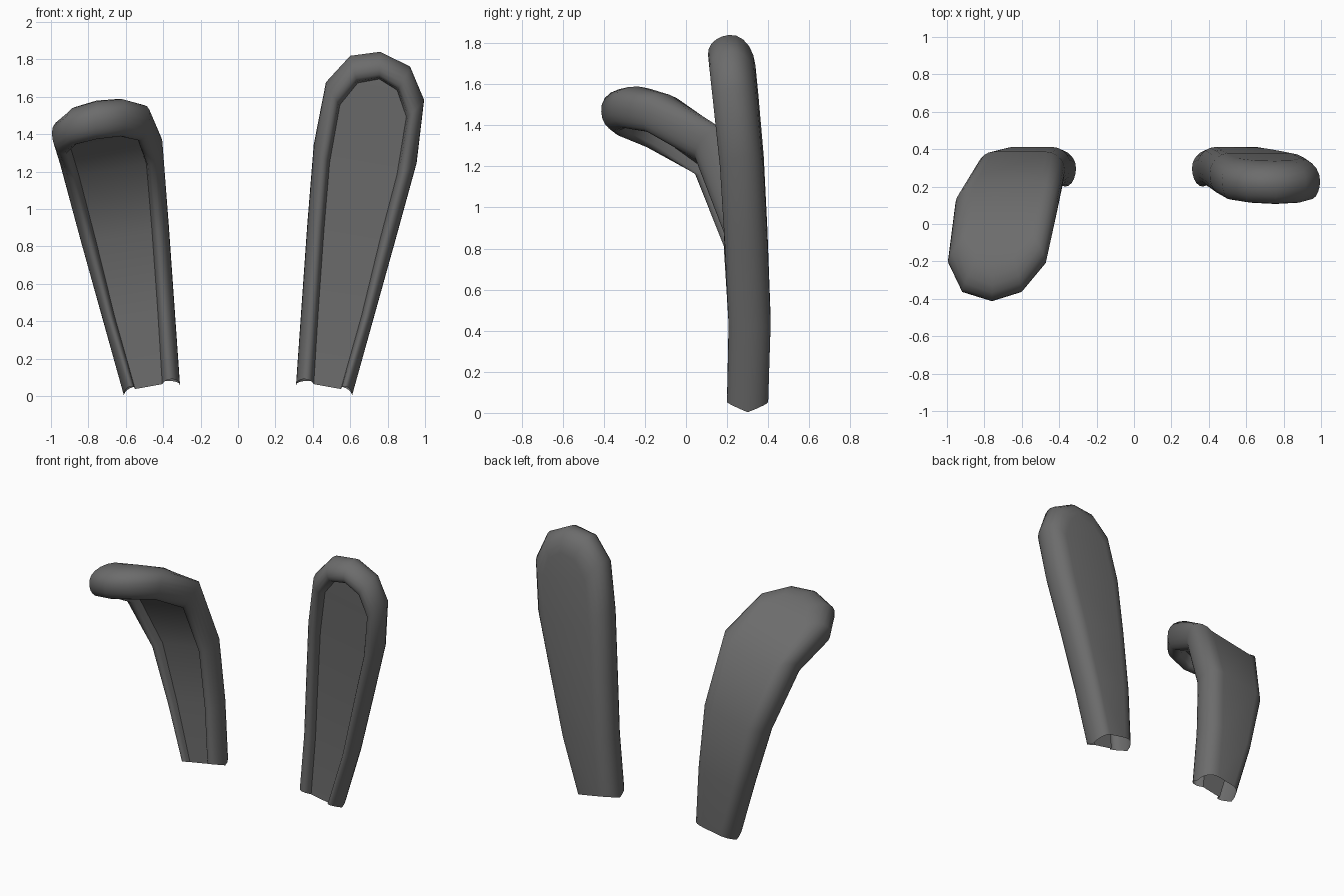
import bpy, bmesh, math

if "Cube" in bpy.data.objects:
    bpy.data.objects.remove(bpy.data.objects["Cube"])

fur = bpy.data.materials.new("dark_grey")
fur.diffuse_color = (0.15, 0.15, 0.15, 1)
fur.use_nodes = True
fur.node_tree.nodes["Principled BSDF"].inputs["Base Color"].default_value = fur.diffuse_color

# Stations along the ear: length s, outline x (inner side, outer side)
OUTER = [(0.03, 0.31, 0.61), (0.45, 0.34, 0.725), (0.87, 0.37, 0.84),
         (1.295, 0.405, 0.955), (1.63, 0.47, 0.995), (1.79, 0.60, 0.92)]
# Matching edge of the recessed front panel
PANEL = [(0.03, 0.405, 0.55), (0.45, 0.43, 0.66), (0.87, 0.46, 0.76),
         (1.22, 0.49, 0.85), (1.53, 0.545, 0.90), (1.66, 0.64, 0.85)]
TIP_OUTER, TIP_PANEL = (0.76, 1.84), (0.755, 1.70)
S = [o[0] for o in OUTER] + [1.84]
CENTRE = [(o[1] + o[2]) / 2 for o in OUTER] + [0.76]
TILT = 0.18

# Side-view centre lines (y, z)
UPRIGHT = [(0.30, 0.03), (0.31, 0.45), (0.292, 0.87), (0.268, 1.295),
           (0.232, 1.63), (0.215, 1.79), (0.21, 1.84)]
FOLDED = [(0.30, 0.03), (0.31, 0.45), (0.285, 0.87), (0.11, 1.315),
          (-0.20, 1.455), (-0.36, 1.49), (-0.41, 1.50)]


def lerp(table, s):
    """Linear look-up of a value along the ear."""
    for i in range(len(S) - 1):
        if s <= S[i + 1] or i == len(S) - 2:
            f = (s - S[i]) / (S[i + 1] - S[i])
            return table[i] + f * (table[i + 1] - table[i])


def make_ear(name, spine, side):
    ys, zs = [p[0] for p in spine], [p[1] for p in spine]
    # Forward lean of the ear at each station
    lean = []
    for i in range(len(spine)):
        a, b = max(i - 1, 0), min(i + 1, len(spine) - 1)
        lean.append(math.atan2(ys[a] - ys[b], zs[b] - zs[a]))
    bm = bmesh.new()

    def place(x, s, d, h):
        a = lerp(lean, s)
        y = lerp(ys, s) + d * math.cos(a)
        z = lerp(zs, s) + d * math.sin(a) - TILT * (x - lerp(CENTRE, s))
        if s < 0.04:                       # curved cut at the open base
            z += 0.04 * min(1, abs(d) / h)
        return bm.verts.new((side * x, y, z))

    # Outline running up one side, over the tip and down the other
    n = len(OUTER)
    pairs = [((OUTER[i][1], OUTER[i][0]), (PANEL[i][1], PANEL[i][0]), i) for i in range(n)]
    pairs.append((TIP_OUTER, TIP_PANEL, n))
    pairs += [((OUTER[i][2], OUTER[i][0]), (PANEL[i][2], PANEL[i][0]), i)
              for i in reversed(range(n))]

    rings = []
    for o, p, i in pairs:
        h = 0.1 + 0.012 * i / n
        recess = 0.055 - 0.02 * i / n
        profile = [(0, -recess), (0.1, -0.8 * h), (0.22, -0.95 * h)]
        for k in range(11):                # rounded rim, front crest to back
            a = math.pi * k / 10
            t0 = 0.4 if k <= 5 else -0.1
            profile.append((t0 + (1 - t0) * math.sin(a), -h * math.cos(a)))
        rings.append([place(p[0] + t * (o[0] - p[0]), p[1] + t * (o[1] - p[1]), d, h)
                      for t, d in profile])

    # Rim
    for r, q in zip(rings, rings[1:]):
        for k in range(len(r) - 1):
            bm.faces.new((r[k], q[k], q[k + 1], r[k + 1]))
    # Front panel and back, filled across the outline
    for k in (0, -1):
        for i in range(n - 1):
            bm.faces.new((rings[i][k], rings[i + 1][k], rings[-2 - i][k], rings[-1 - i][k]))
        bm.faces.new((rings[n - 1][k], rings[n][k], rings[n + 1][k]))
    bmesh.ops.recalc_face_normals(bm, faces=bm.faces)
    back = max(bm.faces, key=lambda f: f.calc_center_median().y)
    if back.normal.y < 0:
        bmesh.ops.reverse_faces(bm, faces=bm.faces)

    mesh = bpy.data.meshes.new(name)
    bm.to_mesh(mesh)
    bm.free()
    mesh.materials.append(fur)
    ob = bpy.data.objects.new(name, mesh)
    bpy.context.collection.objects.link(ob)
    bpy.ops.object.select_all(action='DESELECT')
    ob.select_set(True)
    bpy.context.view_layer.objects.active = ob
    bpy.ops.object.shade_smooth_by_angle(angle=math.radians(50))


make_ear("upright_ear", UPRIGHT, 1)
make_ear("folded_ear", FOLDED, -1)
